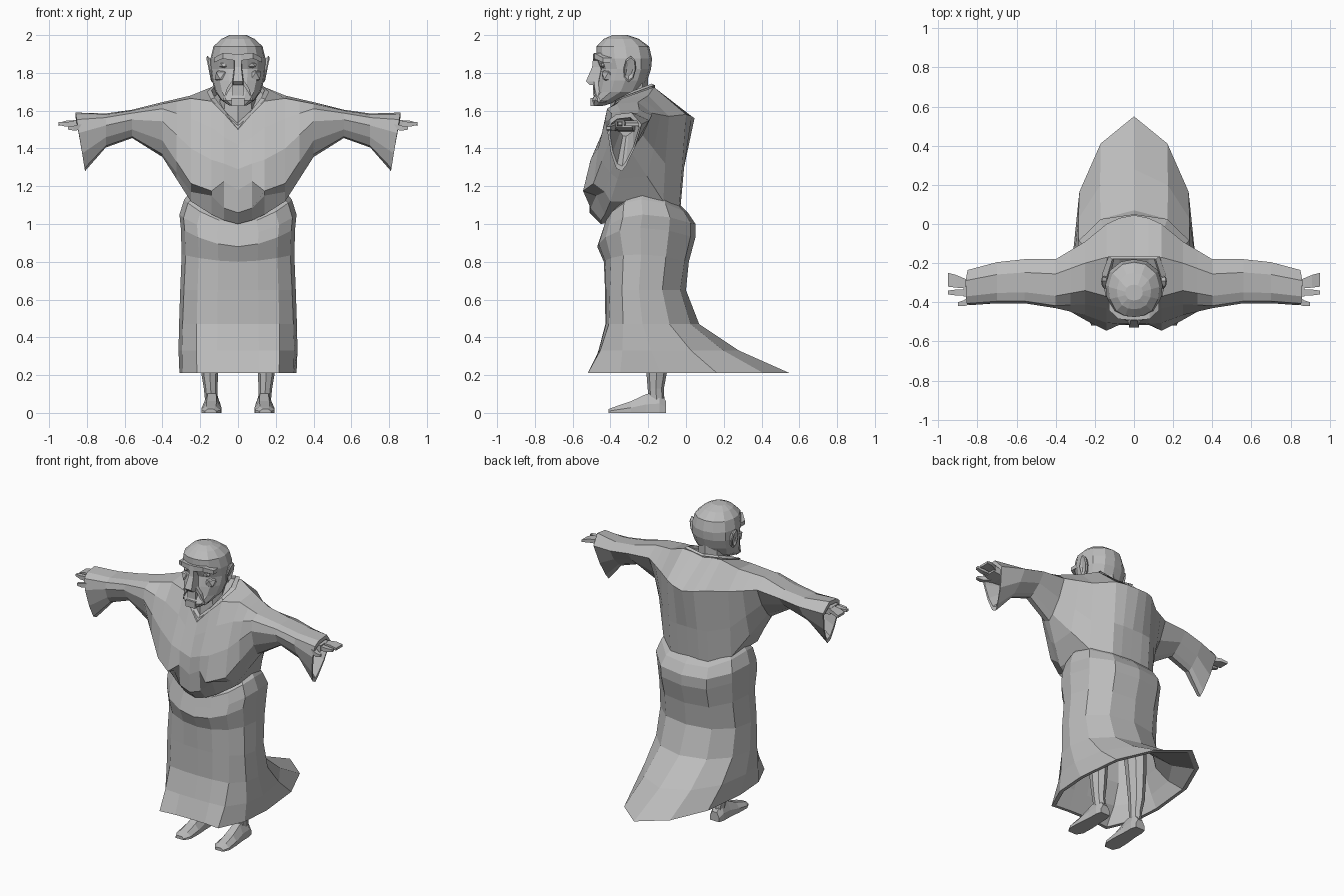
import bpy, bmesh, math
from mathutils import Vector

grey = bpy.data.materials.new("stone_grey")
grey.diffuse_color = (0.5, 0.5, 0.5, 1)


def finish(name, bm):
    """Turn a bmesh into a flat-shaded grey object."""
    bmesh.ops.recalc_face_normals(bm, faces=bm.faces[:])
    me = bpy.data.meshes.new(name)
    bm.to_mesh(me)
    bm.free()
    me.materials.append(grey)
    ob = bpy.data.objects.new(name, me)
    bpy.context.collection.objects.link(ob)
    return ob


def loft(name, rings, start=True, end=True):
    """Skin a list of closed rings with equal point counts."""
    bm = bmesh.new()
    vs = [[bm.verts.new(p) for p in r] for r in rings]
    n = len(vs[0])
    for a, b in zip(vs, vs[1:]):
        for i in range(n):
            j = (i + 1) % n
            bm.faces.new((a[i], a[j], b[j], b[i]))
    if start:
        bm.faces.new(vs[0])
    if end:
        bm.faces.new(vs[-1])
    return finish(name, bm)


def whole(half):
    """Mirror a half ring running from front centre to back centre."""
    return half + [(-x, y, z) for x, y, z in half[-2:0:-1]]


def oval(cx, cy, z, rx, ry, n=8):
    return [(cx + rx * math.cos(2 * math.pi * i / n),
             cy + ry * math.sin(2 * math.pi * i / n), z) for i in range(n)]


def box_ring_x(x, y0, y1, z0, z1):
    return [(x, y0, z0), (x, y1, z0), (x, y1, z1), (x, y0, z1)]


def blob(name, centre, size, sub=1):
    bm = bmesh.new()
    bmesh.ops.create_icosphere(bm, subdivisions=sub, radius=1)
    for v in bm.verts:
        v.co = Vector(centre) + Vector([a * b for a, b in zip(v.co, size)])
    return finish(name, bm)


# Skirt: rings of half width, front y, back y, then z at front, side and back
hem_plan = [(0, .012), (.35, .01), (.70, 0), (.95, .16), (1, .36), (.9, .64), (.55, .87), (0, 1)]
hip_plan = [(0, 0), (.35, .015), (.70, .085), (.93, .23), (1, .44), (.91, .73), (.55, .95), (0, 1)]
front_w = [1, .85, .5, .15, 0, 0, 0, 0]
back_w = [0, 0, 0, 0, 0, .3, .9, 1]
skirt_rows = [
    (.31, -.52, .55, .21, .21, .21), (.315, -.47, .28, .33, .33, .33),
    (.312, -.43, .07, .47, .47, .47), (.306, -.43, 0, .65, .65, .65),
    (.298, -.435, .015, .8, .84, .8), (.303, -.47, .05, .88, .98, .93),
    (.31, -.45, .05, .94, 1.05, 1.0), (.285, -.43, .01, 1.0, 1.13, 1.06),
    (.25, -.38, -.03, 1.04, 1.17, 1.1)]


def skirt_ring(i, inset):
    w, f, b, zf, zs, zb = skirt_rows[i]
    w, f, b = w - inset, f + inset, b - inset * 1.7
    k = min(1, i / 4)
    half = []
    for (x0, t0), (x1, t1), p, q in zip(hem_plan, hip_plan, front_w, back_w):
        x, t = x0 + k * (x1 - x0), t0 + k * (t1 - t0)
        half.append((x * w, f + t * (b - f), zs + p * (zf - zs) + q * (zb - zs)))
    return whole(half)


loft("skirt", [skirt_ring(i, .022) for i in range(8, -1, -1)]
     + [skirt_ring(i, 0) for i in range(9)])

# Draped top: (y, z) sections across the body, front collar round to back collar
body = {
    0: [(-.42, 1.52), (-.46, 1.42), (-.505, 1.29), (-.515, 1.18), (-.51, 1.06),
        (-.45, 1.00), (-.03, 1.08), (-.01, 1.30), (.045, 1.56), (-.18, 1.70)],
    .075: [(-.40, 1.585), (-.45, 1.46), (-.51, 1.32), (-.515, 1.225), (-.505, 1.085),
           (-.45, 1.02), (-.03, 1.085), (-.01, 1.30), (.03, 1.57), (-.18, 1.715)],
    .14: [(-.37, 1.65), (-.43, 1.51), (-.505, 1.34), (-.545, 1.175), (-.475, 1.15),
          (-.43, 1.05), (-.035, 1.09), (-.02, 1.30), (.0, 1.58), (-.17, 1.725)],
    .25: [(-.34, 1.665), (-.41, 1.56), (-.465, 1.40), (-.49, 1.215), (-.43, 1.17),
          (-.40, 1.12), (-.12, 1.12), (-.11, 1.32), (-.09, 1.57), (-.2, 1.68)]}
sections = [[(x, y, z) for y, z in pts] for x, pts in body.items()]

# Sleeves: unit outline scaled by x, front y, back y, top z, bottom z
cuff = [(.25, .97), (.05, .88), (0, .65), (.1, .3), (.25, .05),
        (.42, 0), (.55, .1), (.8, .4), (1, .8), (.7, 1)]


def sleeve(x, f, b, top, bot, slant=0, k=1):
    return [(x + slant * h, (f + b) / 2 + (v - .5) * k * (b - f),
             (top + bot) / 2 + (h - .5) * k * (top - bot)) for v, h in cuff]


upper_arm = sleeve(.40, -.43, -.18, 1.645, 1.355)
armpit = [tuple((a + b) / 2 for a, b in zip(p, q)) for p, q in zip(sections[-1], upper_arm)]
sections += [armpit, upper_arm,
             sleeve(.56, -.405, -.18, 1.605, 1.455), sleeve(.70, -.405, -.195, 1.585, 1.405),
             sleeve(.81, -.415, -.235, 1.59, 1.28, .05),
             sleeve(.81, -.415, -.235, 1.585, 1.285, .05, .86),
             sleeve(.66, -.39, -.23, 1.56, 1.44, 0, .6)]
mirrored = [[(-x, y, z) for x, y, z in s] for s in sections[:0:-1]]
loft("draped_top_and_sleeves", mirrored + sections)

# Collar: thin raised band round the neckline
outer = [(0, -.435, 1.50), (.07, -.41, 1.58), (.145, -.37, 1.66), (.165, -.26, 1.70),
         (.13, -.165, 1.735), (0, -.165, 1.715)]
inner = [(x * .85, y + (.02 if y < -.3 else -.015), z + .008) for x, y, z in outer]
low = [(x * .85, y, z - .06) for x, y, z in inner]
loft("collar", [whole(r) for r in (outer, inner, low)], False, False)

# Neck
loft("neck", [oval(0, -.29, 1.5, .12, .11), oval(0, -.30, 1.66, .095, .10),
              oval(0, -.30, 1.78, .10, .10)])

# Head: rows of z, half width, front y, back y
skull = [(0, 0), (.35, .02), (.7, .11), (.95, .33), (1, .55), (.85, .8), (.45, .96), (0, 1)]
head_rows = [(1.627, .045, -.495, -.43), (1.655, .088, -.50, -.35), (1.70, .12, -.475, -.24),
             (1.76, .138, -.465, -.205), (1.82, .146, -.452, -.185), (1.875, .146, -.475, -.18),
             (1.94, .13, -.475, -.195), (1.98, .088, -.435, -.25), (2.0, .045, -.39, -.31)]
loft("head", [whole([(x * w, f + t * (b - f), z) for x, t in skull])
              for z, w, f, b in head_rows])

# Nose, widening to the tip
loft("nose", [[(-w, back, z), (-w * .8, y, z), (w * .8, y, z), (w, back, z)]
              for z, w, y, back in [(1.90, .022, -.49, -.45), (1.83, .022, -.497, -.43),
                                    (1.755, .032, -.53, -.43), (1.735, .03, -.51, -.43)]])

# Upper lip and tuft on the chin
loft("upper_lip", [box_ring_x(x, -.492, -.44, 1.68, 1.735) for x in (-.03, .03)])
loft("chin_tuft", [box_ring_x(x, -.505, -.44, 1.625, 1.668) for x in (-.034, .034)])

for s, side in ((-1, "left"), (1, "right")):
    # Brows, eyes, cheeks, mouth folds and ears
    loft(side + "_brow", [box_ring_x(s * .015, -.492, -.44, 1.865, 1.90),
                          box_ring_x(s * .08, -.485, -.42, 1.875, 1.905),
                          box_ring_x(s * .128, -.44, -.38, 1.855, 1.88)])
    blob(side + "_eye", (s * .068, -.432, 1.842), (.034, .022, .02))
    blob(side + "_cheek", (s * .082, -.41, 1.785), (.046, .042, .042))
    loft(side + "_mouth_fold", [box_ring_x(s * .03, -.488, -.44, 1.735, 1.76),
                                box_ring_x(s * .058, -.484, -.43, 1.69, 1.72),
                                box_ring_x(s * .078, -.468, -.42, 1.645, 1.66)])
    loft(side + "_ear", [[(s * (x + .012 * math.sin(a)), -.298 + r * .034 * math.cos(a) + .006 * math.sin(a),
                           1.82 + r * .07 * math.sin(a))
                          for a in [i * math.pi / 4 for i in range(8)]]
                         for x, r in ((.13, .75), (.15, 1), (.156, .85), (.148, .5))])

    # Hands: palm, broad fingers, middle finger, thumb
    for part, path in {
        "palm": [(.66, -.36, -.27, 1.49, 1.55), (.80, -.38, -.28, 1.495, 1.55), (.87, -.37, -.285, 1.51, 1.55)],
        "fingers": [(.85, -.33, -.285, 1.52, 1.55), (.91, -.325, -.26, 1.525, 1.547), (.95, -.32, -.25, 1.52, 1.535)],
        "middle_finger": [(.85, -.365, -.335, 1.515, 1.545), (.91, -.365, -.335, 1.515, 1.54), (.95, -.36, -.34, 1.525, 1.54)],
        "thumb": [(.80, -.40, -.35, 1.50, 1.535), (.87, -.42, -.39, 1.495, 1.52), (.90, -.42, -.40, 1.50, 1.515)],
    }.items():
        loft(side + "_" + part, [box_ring_x(s * p[0], *p[1:]) for p in path])

    # Legs and feet
    loft(side + "_leg", [oval(s * x, y, z, r, r * 1.2) for x, y, z, r in
                         [(.14, -.155, .06, .034), (.145, -.16, .13, .036), (.15, -.155, .22, .046),
                          (.15, -.16, .45, .06), (.145, -.19, .8, .075)]])
    loft(side + "_foot", [[(s * (x - w), y, 0), (s * (x + w), y, 0), (s * (x + w), y, h * .45),
                           (s * (x + w * .5), y, h), (s * (x - w * .5), y, h), (s * (x - w), y, h * .45)]
                          for y, x, w, h in
                          [(-.41, .145, .03, .02), (-.37, .142, .052, .035), (-.29, .14, .052, .062),
                           (-.21, .138, .045, .10), (-.14, .138, .044, .11), (-.105, .138, .034, .06)]])
